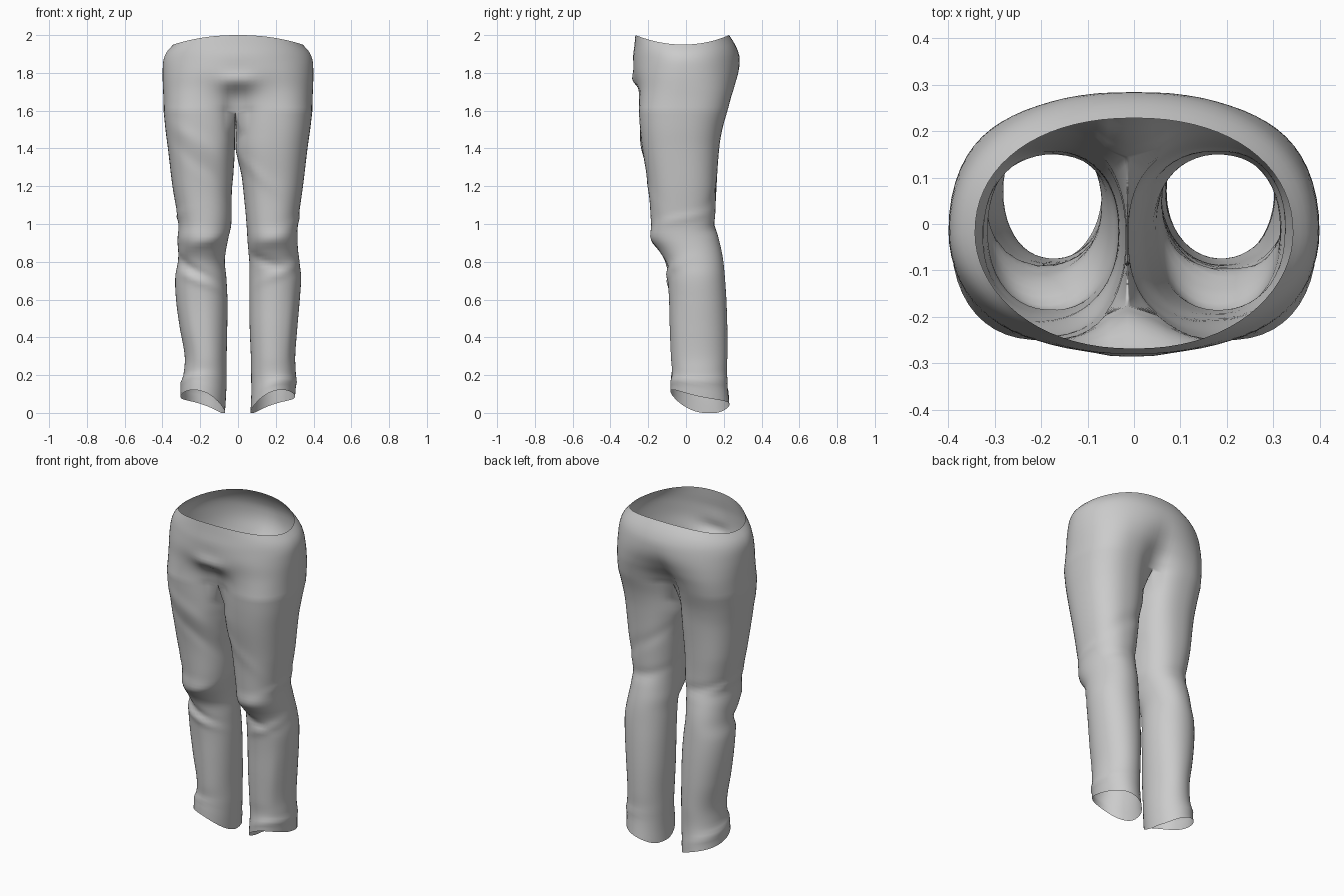
import bpy, bmesh, math

if "Cube" in bpy.data.objects:
    bpy.data.objects.remove(bpy.data.objects["Cube"])

# Seat profile: z, half width, front y, back y, blend towards thigh shape
SEAT = [(1.60, .394, -.250, .220, 1), (1.66, .397, -.255, .243, .78),
        (1.72, .400, -.266, .268, .48), (1.80, .400, -.282, .287, .16),
        (1.88, .393, -.280, .283, 0), (1.93, .375, -.273, .262, 0),
        (1.975, .342, -.268, .228, 0)]

# Leg profile: z, right inner x, right outer x, left inner x, left outer x, front y, back y
LEG = [(.07, .066, .302, .069, .305, -.082, .230), (.13, .070, .306, .064, .302, -.080, .222),
       (.20, .070, .306, .060, .288, -.074, .216), (.30, .068, .303, .060, .282, -.080, .219),
       (.45, .062, .314, .057, .308, -.086, .219), (.60, .060, .327, .056, .328, -.090, .214),
       (.72, .060, .334, .062, .332, -.098, .206), (.80, .060, .325, .070, .318, -.110, .198),
       (.86, .054, .318, .064, .318, -.143, .188), (.92, .050, .315, .052, .320, -.182, .174),
       (1.0, .045, .317, .036, .315, -.185, .156), (1.2, .026, .344, .031, .347, -.200, .162),
       (1.4, .003, .368, .004, .371, -.232, .176), (1.5, .002, .382, .002, .384, -.243, .192),
       (1.6, .000, .394, .000, .394, -.250, .220)]

# Folds: side, z, angle (0 outside, -90 front, 90 back), slope, z width, angle width, height
FOLDS = [(1, .93, -80, .05, .035, 60, .03), (1, .80, -110, -.05, .025, 50, -.07),
         (1, .75, -70, .06, .025, 50, .05), (1, 1.03, 0, .04, .02, 50, .04),
         (-1, .90, -90, -.05, .03, 60, .04), (-1, .76, -70, .07, .025, 55, -.09),
         (-1, .70, -90, .05, .025, 45, .06), (-1, 1.03, 10, -.04, .02, 50, .04),
         (1, 1.0, 90, .04, .03, 60, -.04), (-1, 1.0, 90, -.04, .03, 60, -.04),
         (-1, 1.42, -90, .15, .05, 50, .03), (-1, 1.28, -100, .15, .04, 50, -.03),
         (1, 1.25, -110, -.15, .04, 50, .025), (1, 1.2, 95, .12, .04, 50, -.03),
         (1, .16, 0, .02, .02, 100, .05), (-1, .15, 0, -.02, .02, 100, .05),
         (1, .45, -50, 0, .2, 12, .03), (-1, .50, -80, 0, .15, 12, -.03)]

ARC, INNER, OPEN = 36, 14, 140      # outer segments, inseam segments, outer half angle
SPLIT = 1.6


def profile(table, z):
    """Smooth interpolation through the table rows at height z."""
    n = len(table)
    i = max(0, min(n - 2, sum(r[0] <= z for r in table) - 1))
    z0, z1 = table[i][0], table[i + 1][0]
    h = z1 - z0
    t = (z - z0) / h

    def slope(k, c):
        a, b = table[max(k - 1, 0)], table[min(k + 1, n - 1)]
        return (b[c] - a[c]) / (b[0] - a[0])
    return [(2*t**3 - 3*t*t + 1) * table[i][c] + (t**3 - 2*t*t + t) * h * slope(i, c)
            + (3*t*t - 2*t**3) * table[i + 1][c] + (t**3 - t*t) * h * slope(i + 1, c)
            for c in range(1, len(table[0]))]


def spow(v, e):
    return math.copysign(abs(v) ** e, v)


def clamp(v):
    return max(0.0, min(1.0, v))


def bump(v, width):
    return math.exp(-(v / width) ** 2)


def crotch_shift(x, z):
    """The crotch seam sits slightly to the left of centre."""
    return x - .014 * bump(x, .06) * clamp((z - 1.25) / .15) * clamp((1.85 - z) / .15)


def fold_scale(side, z, deg):
    total = 0
    for s, fz, fa, sl, wz, wa, amp in FOLDS:
        if s == side:
            d = (deg - fa + 180) % 360 - 180
            total += amp * bump(z - fz - sl * d / 60, wz) * bump(d, wa)
    return 1 + total * clamp((1.58 - z) / .1)


def leg_point(side, z, deg):
    ri, ro, li, lo, f, b = profile(LEG, z)
    xi, xo = (ri, ro) if side > 0 else (li, lo)
    a = math.radians(deg)
    c, s = math.cos(a), math.sin(a)
    k = fold_scale(side, z, deg)
    e = .85 + .11 * clamp((1.2 - z) / .4)      # shins are rounder than thighs
    x = (xi + xo) / 2 + k * (xo - xi) / 2 * spow(c, e)
    y = (f + b) / 2 + k * (b - f) / 2 * spow(s, e)
    level = z
    # inseam meets the other leg at the crotch and sags between the legs
    if abs(deg) >= OPEN - .01:
        x *= 1 - clamp((z - 1.48) / (SPLIT - 1.48))
        sag = 1 - ((180 - abs(deg)) / (180 - OPEN)) ** 2
        z -= .05 * sag * clamp((z - 1.3) / .3)
    # uneven hem: high at the front, low at the inside
    hem = clamp((.28 - z) / .21)
    z += hem * (-.035 * s + .042 * c - .011 + .02 * s * s - .015 * c * c)
    return crotch_shift(side * x, level), y, max(z, 0)


def seat_point(side, z, u):
    """u runs -1 (front centre) to 1 (back centre) around the outside."""
    rx, f, b, w = profile(SEAT, z)
    w = clamp(w)
    a = u * math.pi / 2
    y0 = -.02
    x = rx * abs(math.cos(a)) ** .92
    y = y0 + (b - y0) * spow(math.sin(a), .92) if u > 0 else y0 + (y0 - f) * spow(math.sin(a), 1.03)
    # thigh outline stretched to the depth of the seat at this height
    lx, ly, _ = leg_point(1, SPLIT, u * OPEN)
    ly = f + (ly + .25) / .47 * (b - f)
    x, y = x * (1 - w) + lx * w, y * (1 - w) + ly * w
    if abs(u) > .999:
        x = 0
    # front panel stands out above the crotch
    if u < 0:
        y -= .035 * bump(x, .09) * bump(z - 1.755, .045)
    x = crotch_shift(side * x, z)
    # waist edge dips at the sides
    z -= .025 * math.cos(2 * a) * clamp((z - 1.85) / .125)
    return x, y, z


def bridge(bm, rows, closed):
    for r0, r1 in zip(rows, rows[1:]):
        n = len(r0)
        for i in range(n if closed else n - 1):
            j = (i + 1) % n
            bm.faces.new((r0[i], r0[j], r1[j], r1[i]))


bm = bmesh.new()
arc = [-1 + 2 * i / ARC for i in range(ARC + 1)]
ring = [u * OPEN for u in arc]
for i in range(1, INNER):
    d = OPEN + (360 - 2 * OPEN) * i / INNER
    ring.append(d if d <= 180 else d - 360)

for side in (1, -1):
    # Half of the seat, open at the waist
    seat = [[bm.verts.new(seat_point(side, SPLIT + .375 * k / 20, u)) for u in arc]
            for k in range(21)]
    # Leg tube, open at the hem, sharing its top row with the seat
    leg = [[bm.verts.new(leg_point(side, .07 + (SPLIT - .07) * k / 76, d)) for d in ring]
           for k in range(77)]
    for low, top in zip(seat[0], leg[-1]):
        low.co = top.co
    bridge(bm, seat, False)
    bridge(bm, leg, True)

# Sew both halves and legs together
bmesh.ops.remove_doubles(bm, verts=bm.verts, dist=.0004)
bmesh.ops.recalc_face_normals(bm, faces=bm.faces)
mesh = bpy.data.meshes.new("trousers")
bm.to_mesh(mesh)
bm.free()
trousers = bpy.data.objects.new("trousers", mesh)
bpy.context.collection.objects.link(trousers)
for p in mesh.polygons:
    p.use_smooth = True
